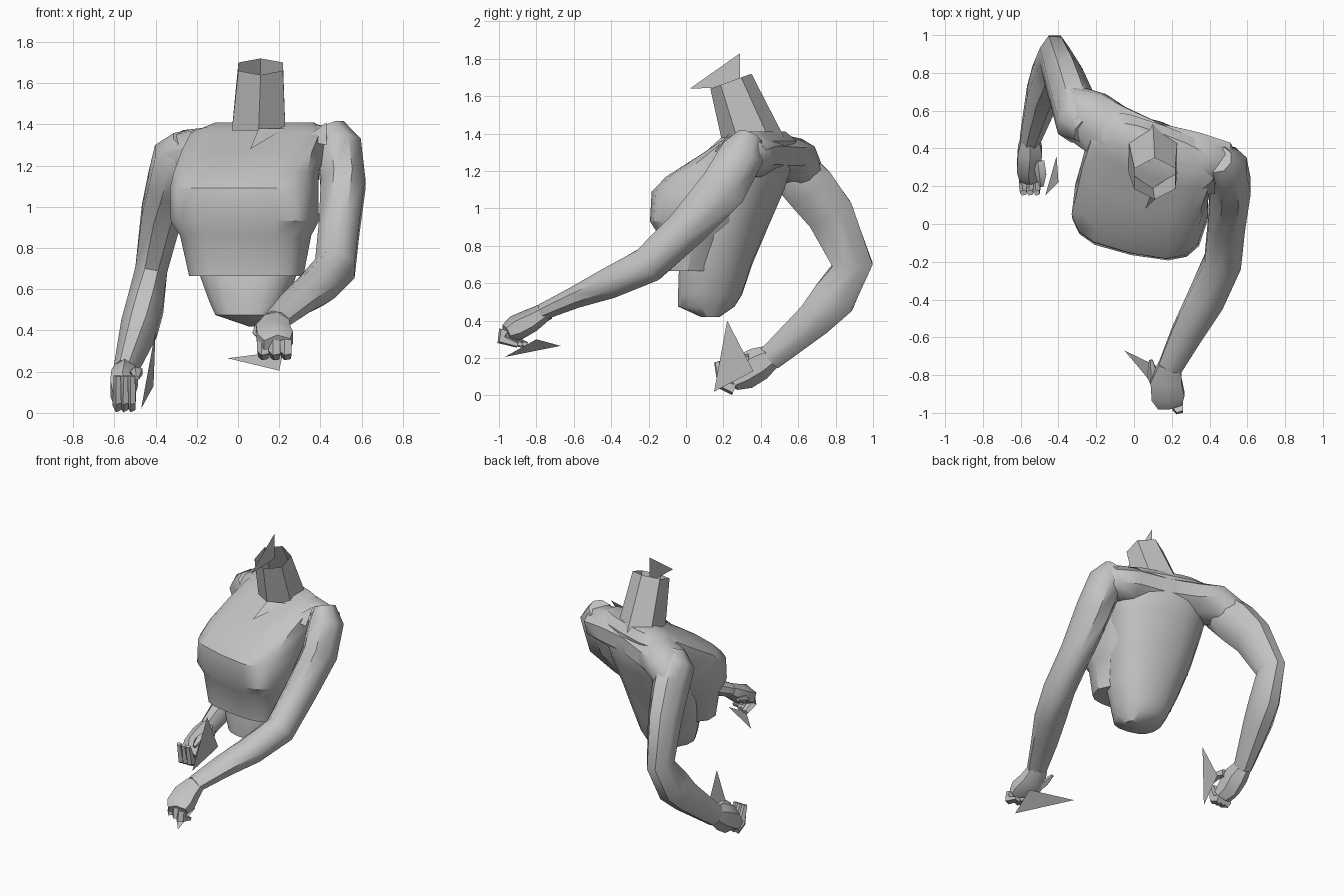
import bpy
import bmesh
from math import cos, sin, pi, radians, copysign
from mathutils import Vector

default_cube = bpy.data.objects.get("Cube")
if default_cube:
    bpy.data.objects.remove(default_cube)

# One plain clay colour for the whole figure
clay = bpy.data.materials.new("clay_grey")
clay.use_nodes = True
clay.diffuse_color = (0.55, 0.55, 0.55, 1)
clay.node_tree.nodes["Principled BSDF"].inputs["Base Color"].default_value = clay.diffuse_color


def finish(name, bm, smooth_angle=35):
    bmesh.ops.recalc_face_normals(bm, faces=bm.faces[:])
    mesh = bpy.data.meshes.new(name)
    bm.to_mesh(mesh)
    bm.free()
    mesh.materials.append(clay)
    obj = bpy.data.objects.new(name, mesh)
    bpy.context.collection.objects.link(obj)
    bpy.ops.object.select_all(action="DESELECT")
    obj.select_set(True)
    bpy.context.view_layer.objects.active = obj
    bpy.ops.object.shade_smooth_by_angle(angle=radians(smooth_angle))
    return obj


def loft(name, rings, cap_start=True, cap_end=True, smooth_angle=35):
    """Skin a list of equally long point rings."""
    bm = bmesh.new()
    loops = [[bm.verts.new(point) for point in ring] for ring in rings]
    count = len(loops[0])
    for lower, upper in zip(loops, loops[1:]):
        for i in range(count):
            j = (i + 1) % count
            bm.faces.new((lower[i], lower[j], upper[j], upper[i]))
    if cap_start:
        bm.faces.new(loops[0])
    if cap_end:
        bm.faces.new(loops[-1])
    return finish(name, bm, smooth_angle)


def limb(name, path, sides=8, reference=(1, 0, 0), smooth_angle=48):
    """Tube along a path of (x, y, z, half width, half thickness)."""
    centres = [Vector(step[:3]) for step in path]
    rings = []
    for i, step in enumerate(path):
        before = centres[max(i - 1, 0)]
        after = centres[min(i + 1, len(path) - 1)]
        tangent = (after - before).normalized()
        across = Vector(reference)
        across = (across - tangent * across.dot(tangent)).normalized()
        through = tangent.cross(across)
        ring = []
        for k in range(sides):
            turn = 2 * pi * (k + 0.5) / sides
            ring.append(centres[i] + across * cos(turn) * step[3] * 1.06
                        + through * sin(turn) * step[4] * 1.06)
        rings.append(ring)
    return loft(name, rings, smooth_angle=smooth_angle)


def body_ring(z, x, y, half_width, half_depth, yaw, taper=0, sides=16, squareness=0.62):
    """Rounded rectangle, narrower at the back, turned about the vertical axis."""
    turn_x, turn_y = cos(radians(yaw)), sin(radians(yaw))
    ring = []
    for k in range(sides):
        c, s = cos(2 * pi * k / sides), sin(2 * pi * k / sides)
        v = copysign(abs(s) ** squareness, s)
        u = copysign(abs(c) ** squareness, c) * half_width * (1 - taper * max(v, 0))
        v *= half_depth
        ring.append((x + u * turn_x - v * turn_y, y + u * turn_y + v * turn_x, z))
    return ring


def flap(name, *corners):
    bm = bmesh.new()
    bm.faces.new([bm.verts.new(corner) for corner in corners])
    return finish(name, bm)


# Chest shell, twisted so that one shoulder is drawn back
chest_profile = [
    (.665, .04, .05, .28, .16, -8, .3),
    (.86, .04, .09, .32, .22, -10, .25),
    (.93, .04, .10, .36, .27, -12, .25),
    (1.09, .04, .13, .36, .29, -13, .2),
    (1.17, .05, .20, .35, .28, -14, .1),
    (1.27, .08, .31, .35, .22, -18, 0),
    (1.36, .11, .39, .35, .14, -20, 0),
    (1.41, .13, .41, .25, .07, -20, 0),
]
loft("chest", [body_ring(*row) for row in chest_profile])

# Waist that runs up into the leaning back
back_profile = [
    (.42, .11, .13, .06, .05, -10),
    (.475, .05, .11, .16, .15, -10),
    (.54, .05, .13, .19, .17, -10),
    (.70, .05, .16, .25, .19, -11),
    (.90, .05, .23, .29, .20, -13),
    (1.10, .07, .31, .32, .20, -16),
    (1.25, .09, .37, .34, .18, -19),
    (1.35, .11, .40, .32, .13, -20),
]
loft("waist_and_back",
     [body_ring(*row, taper=.15, squareness=.8) for row in back_profile], smooth_angle=45)

# Shoulder bridge that joins the chest to both arms
limb("shoulders", [
    (.52, .27, 1.23, .06, .06),
    (.46, .32, 1.28, .12, .11),
    (.32, .35, 1.285, .14, .12),
    (.10, .39, 1.28, .15, .125),
    (-.12, .48, 1.27, .16, .12),
    (-.25, .57, 1.25, .15, .12),
    (-.32, .64, 1.18, .10, .10),
    (-.35, .70, 1.10, .05, .05),
], reference=(0, 1, 0))

# Open six-sided neck, leaning forward, with a pointed front
neck_base, neck_rim = [], []
for k in range(6):
    turn = pi / 2 + k * pi / 3
    c, s = cos(turn), sin(turn)
    neck_base.append((.10 + .15 * c, .36 + .17 * s, 1.37))
    neck_rim.append((.11 + .125 * c, .24 + .11 * s, 1.68 + .04 * s))
loft("neck", [neck_base, neck_rim], cap_start=False, cap_end=False, smooth_angle=20)
flap("neck_point", (.06, .08, 1.28), (.225, .24, 1.38), (.10, .19, 1.38))

# Left arm reaches forward
limb("left_arm", [
    (.45, .34, 1.38, .07, .07),
    (.49, .30, 1.29, .11, .12),
    (.51, .20, 1.11, .11, .13),
    (.49, .00, .89, .10, .11),
    (.47, -.20, .70, .10, .10),
    (.38, -.40, .605, .10, .085),
    (.28, -.58, .53, .085, .06),
    (.19, -.76, .45, .065, .045),
])
limb("left_palm", [
    (.19, -.75, .45, .065, .045),
    (.17, -.83, .40, .09, .06),
    (.18, -.91, .36, .095, .065),
    (.19, -.96, .335, .07, .045),
], sides=6)
limb("left_thumb", [
    (.13, -.87, .37, .03, .03),
    (.10, -.80, .39, .03, .025),
    (.09, -.72, .42, .01, .01),
], sides=5)

# Right arm is pulled back with a bent elbow
limb("right_arm", [
    (-.25, .49, 1.32, .07, .07),
    (-.29, .54, 1.24, .12, .13),
    (-.33, .66, 1.11, .11, .14),
    (-.37, .77, .97, .10, .13),
    (-.42, .89, .70, .08, .11),
    (-.45, .79, .52, .09, .12),
    (-.48, .69, .41, .09, .10),
    (-.55, .45, .20, .055, .07),
])
limb("right_palm", [
    (-.55, .46, .21, .05, .06),
    (-.55, .39, .17, .07, .085),
    (-.56, .30, .12, .065, .09),
    (-.55, .24, .07, .06, .05),
], sides=6)
limb("right_thumb", [
    (-.50, .33, .19, .03, .03),
    (-.49, .26, .20, .03, .025),
    (-.49, .20, .17, .012, .012),
], sides=5)

# Curled fingers on both fists
for i in range(3):
    left_x, left_y, right_x = .125 + .055 * i, -.92 - .025 * i, -.585 + .035 * i
    limb(f"left_finger_{i + 1}", [
        (left_x, left_y, .35, .03, .03),
        (left_x, left_y - .015, .30, .03, .03),
        (left_x, left_y + .07, .27, .025, .015),
    ], sides=5)
    limb(f"right_finger_{i + 1}", [
        (right_x, .26, .035, .022, .035),
        (right_x, .20, .06, .022, .035),
        (right_x, .165, .18, .018, .015),
    ], sides=5)

# Loose triangular flaps at the neck, collar and hands
flap("neck_flap", (.09, .02, 1.64), (.09, .29, 1.83), (.09, .29, 1.65))
flap("collar_flap", (.31, .15, 1.32), (.43, .24, 1.41), (.43, .16, 1.30))
flap("left_hand_flap", (-.05, -.67, .265), (.20, -.97, .205), (.22, -.80, .30))
flap("right_hand_flap", (-.40, .22, .40), (-.41, .36, .13), (-.47, .15, .02))
